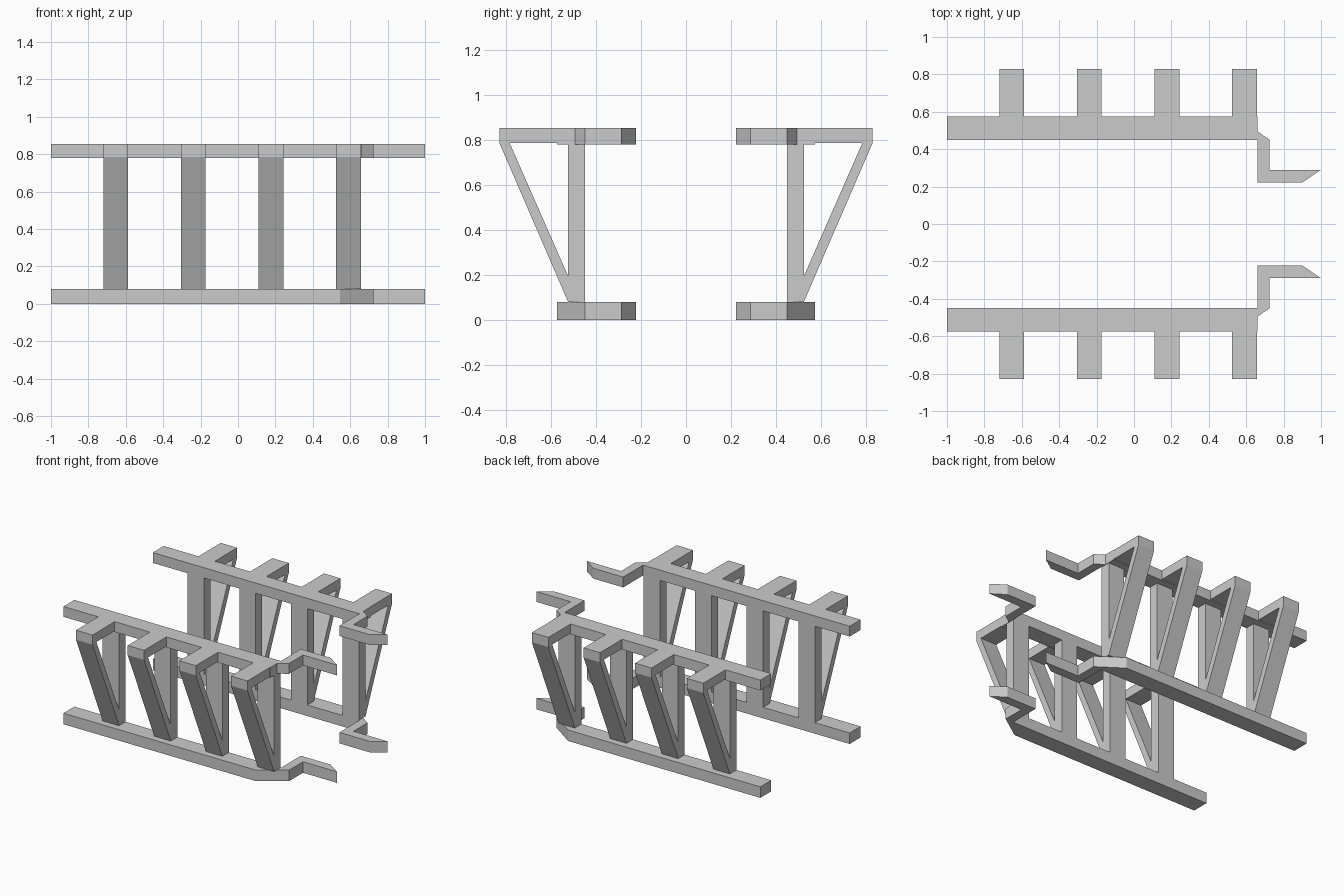
import bpy
import bmesh

cube = bpy.data.objects.get("Cube")
if cube:
    bpy.data.objects.remove(cube, do_unlink=True)

grey = bpy.data.materials.new("plain grey")
grey.use_nodes = True
colour = (0.6, 0.6, 0.6, 1)
grey.diffuse_color = colour
grey.node_tree.nodes["Principled BSDF"].inputs["Base Color"].default_value = colour


def prism(name, outline, place, start, end):
    """Extrude an outline from start to end; place maps (a, b, depth) to xyz."""
    bm = bmesh.new()
    base = bm.faces.new([bm.verts.new(place(a, b, start)) for a, b in outline])
    made = bmesh.ops.extrude_face_region(bm, geom=[base])["geom"]
    shift = [e - s for s, e in zip(place(0, 0, start), place(0, 0, end))]
    bmesh.ops.translate(bm, vec=shift, verts=[v for v in made if isinstance(v, bmesh.types.BMVert)])
    bmesh.ops.recalc_face_normals(bm, faces=bm.faces)
    mesh = bpy.data.meshes.new(name)
    bm.to_mesh(mesh)
    bm.free()
    mesh.materials.append(grey)
    obj = bpy.data.objects.new(name, mesh)
    bpy.context.collection.objects.link(obj)
    # Every part repeats on the back side
    mirror = obj.modifiers.new("Mirror", 'MIRROR')
    mirror.use_axis = (False, True, False)
    mirror.use_mirror_merge = False
    return obj


INNER, OUTER = -0.45, -0.575

# Rails with a stepped, pointed hook at the +x end
hook = [(0.725, INNER), (0.725, -0.29), (1, -0.29), (0.9, -0.222),
        (0.66, -0.222), (0.66, INNER), (-1, INNER), (-1, OUTER)]
flat = lambda x, y, z: (x, y, z)
prism("lower_rail", hook + [(0.545, OUTER)], flat, 0, 0.08)
prism("upper_rail", hook + [(0.66, OUTER), (0.66, -0.495)], flat, 0.78, 0.855)

# Upright, slanted brace and top arm of each bracket in one profile
bracket = [(OUTER, 0.855), (-0.83, 0.855), (-0.83, 0.785), (-0.525, 0.08),
           (INNER, 0.08), (INNER, 0.78), (-0.525, 0.78), (-0.525, 0.195),
           (-0.785, 0.787), (OUTER, 0.787)]
side = lambda y, z, x: (x, y, z)
for i in range(4):
    x = -0.72 + i * 0.415
    prism(f"bracket_{i + 1}", bracket, side, x, x + 0.132)
